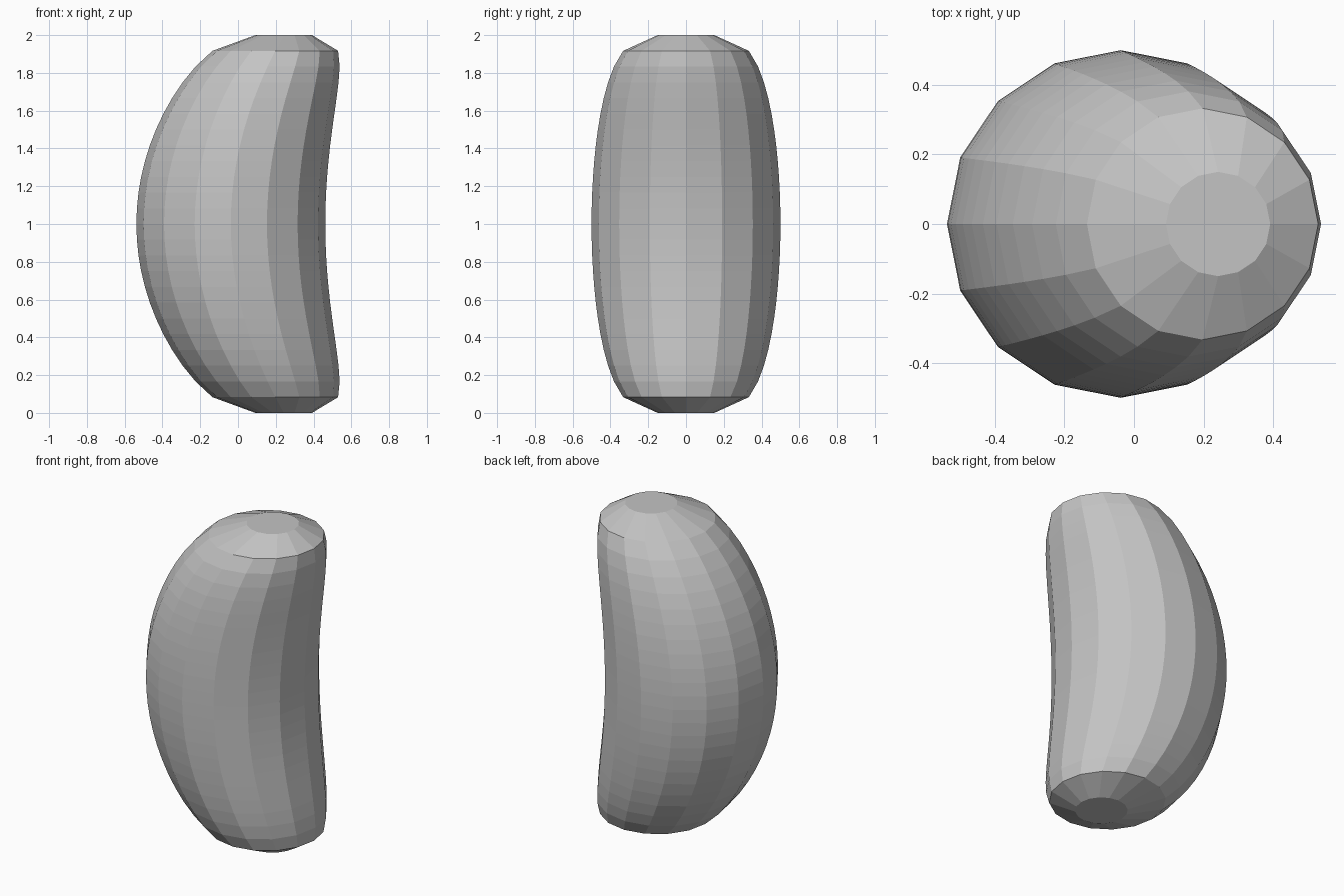
import bpy, bmesh, math

if "Cube" in bpy.data.objects:
    bpy.data.objects.remove(bpy.data.objects["Cube"])

SIDES, STEPS = 16, 24

mat = bpy.data.materials.new("plain_grey")
mat.diffuse_color = (0.55, 0.55, 0.55, 1)
mat.use_nodes = True
mat.node_tree.nodes["Principled BSDF"].inputs["Base Color"].default_value = mat.diffuse_color

bm = bmesh.new()

# Stacked 16-sided rings: the centre line bows like a parabola, the ends round off
rings = []
for i in range(STEPS + 1):
    v = i / STEPS
    t = 2 * v - 1
    cx = -0.038 + 0.28 * t * t
    r = max(0.15, 0.5 * max(math.sin(math.pi * v), 0) ** 0.2)
    if i in (0, STEPS):
        r = 0.15
    ring = []
    for k in range(SIDES):
        a = 2 * math.pi * k / SIDES
        ring.append(bm.verts.new((cx + r * math.cos(a), r * math.sin(a), 2 * v)))
    rings.append(ring)

# Side bands
for lo, hi in zip(rings, rings[1:]):
    for k in range(SIDES):
        n = (k + 1) % SIDES
        bm.faces.new((lo[k], lo[n], hi[n], hi[k]))

# Flat end caps
bm.faces.new(rings[0][::-1])
bm.faces.new(rings[-1])

mesh = bpy.data.meshes.new("bean_body")
bm.to_mesh(mesh)
bm.free()
mesh.materials.append(mat)
body = bpy.data.objects.new("bean_body", mesh)
bpy.context.collection.objects.link(body)
